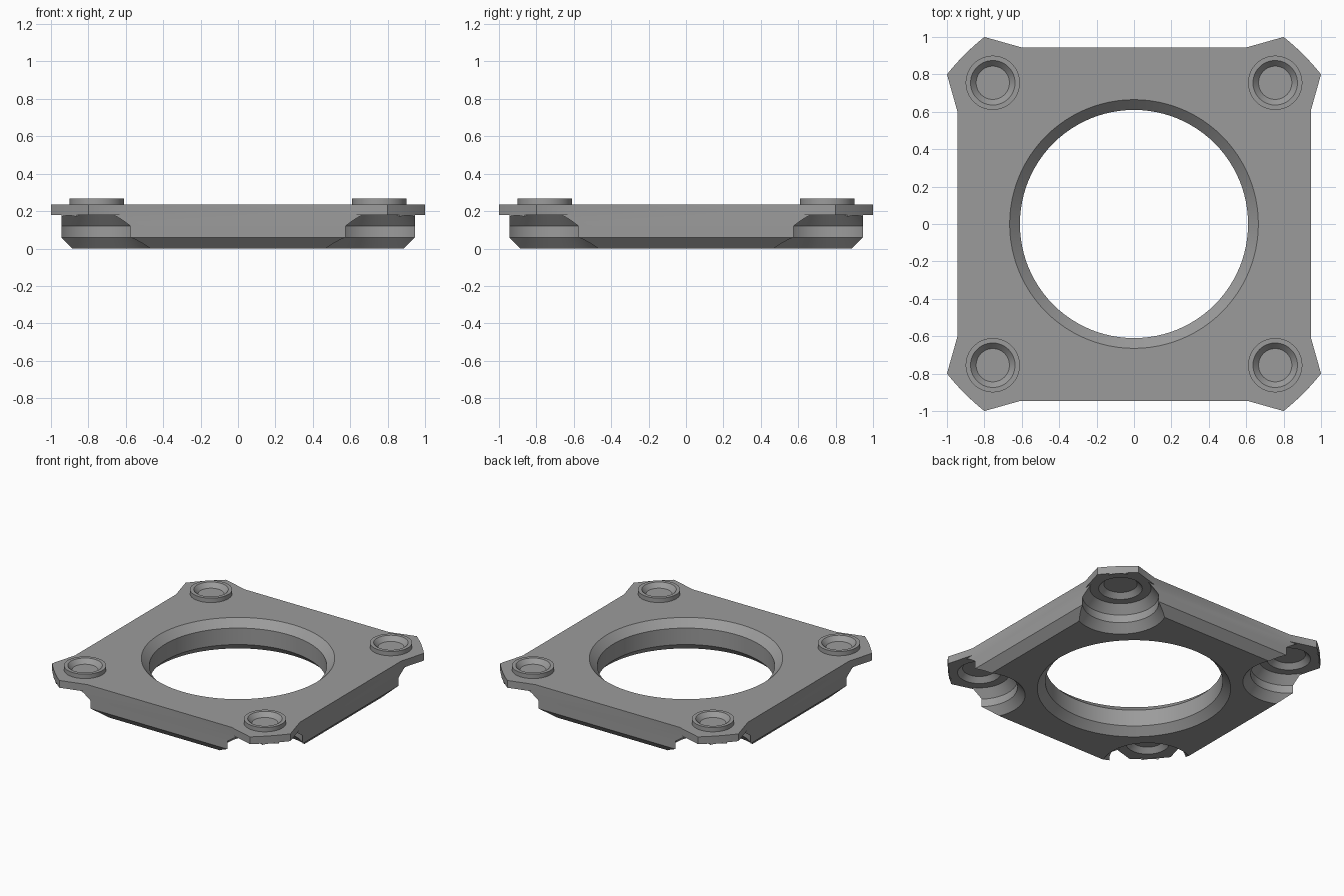
import bpy, bmesh, math

if "Cube" in bpy.data.objects:
    bpy.data.objects.remove(bpy.data.objects["Cube"])

C = 0.755              # corner boss / pocket centre
R = math.hypot(1, 0.8)  # rounded corner radius about the centre
HALF = 0.945           # half width of the frame
TOP = 0.235

grey = bpy.data.materials.new("mid grey")
grey.diffuse_color = (0.33, 0.33, 0.33, 1)
grey.use_nodes = True
grey.node_tree.nodes["Principled BSDF"].inputs["Base Color"].default_value = grey.diffuse_color


def finish(bm, name):
    bmesh.ops.remove_doubles(bm, verts=bm.verts, dist=1e-5)
    bmesh.ops.dissolve_degenerate(bm, edges=bm.edges, dist=1e-5)
    bmesh.ops.recalc_face_normals(bm, faces=bm.faces)
    me = bpy.data.meshes.new(name)
    bm.to_mesh(me)
    bm.free()
    me.materials.append(grey)
    ob = bpy.data.objects.new(name, me)
    bpy.context.collection.objects.link(ob)
    return ob


def lathe(name, profile, centre, closed, seg=72):
    """Spin an (r, z) profile about a vertical axis."""
    bm = bmesh.new()
    rings = []
    for r, z in profile:
        rings.append([bm.verts.new((centre[0] + r * math.cos(2 * math.pi * i / seg),
                                    centre[1] + r * math.sin(2 * math.pi * i / seg), z))
                      for i in range(seg)])
    for a, b in zip(rings, rings[1:]):
        for i in range(seg):
            j = (i + 1) % seg
            bm.faces.new((a[i], a[j], b[j], b[i]))
    if closed:
        bm.faces.new(rings[0])
        bm.faces.new(rings[-1])
    return finish(bm, name)


def outline(ear):
    """Square outline with arc-clipped corners, with or without flared ears."""
    a0 = math.atan2(0.8, 1) if ear else math.acos(HALF / R)
    a1 = math.pi / 2 - a0
    arc = [(R * math.cos(a0 + (a1 - a0) * i / 8), R * math.sin(a0 + (a1 - a0) * i / 8))
           for i in range(9)]
    corner = [(HALF, 0.605)] + arc + [(0.605, HALF)]
    pts = []
    for k in range(4):
        c, s = (1, 0, -1, 0)[k], (0, 1, 0, -1)[k]
        pts += [(c * x - s * y, s * x + c * y) for x, y in corner]
    return pts


def clamp(v, m):
    return max(-m, min(m, v))


# Frame: eared flange over a square body with a chamfered lower edge
eared, plain = outline(True), outline(False)
low = [(clamp(x, 0.885), clamp(y, 0.885)) for x, y in plain]
bm = bmesh.new()
rings = [[bm.verts.new((x, y, z)) for x, y in pts]
         for pts, z in ((eared, TOP), (eared, 0.18), (plain, 0.18), (plain, 0.06), (low, 0))]
n = len(eared)
for a, b in zip(rings, rings[1:]):
    for i in range(n):
        j = (i + 1) % n
        bm.faces.new((a[i], a[j], b[j], b[i]))
bm.faces.new(rings[0])
bm.faces.new(rings[-1])
frame = finish(bm, "frame")

# Cutters: central opening chamfered on both sides, stepped pockets under the corners
corners = [(sx * C, sy * C) for sx in (-1, 1) for sy in (-1, 1)]
cutters = [lathe("opening_cutter", [(0.685, -0.02), (0.61, 0.055), (0.61, 0.18),
                                    (0.685, 0.255)], (0, 0), True, 96)]
pocket = [(0.333, -0.02), (0.262, 0.06), (0.262, 0.12), (0.21, 0.18),
          (0.15, 0.18), (0.115, 0.215)]
for c in corners:
    cutters.append(lathe("pocket_cutter", pocket, c, True))

for cut in cutters:
    mod = frame.modifiers.new("cut", 'BOOLEAN')
    mod.operation = 'DIFFERENCE'
    mod.solver = 'EXACT'
    mod.object = cut
bpy.context.view_layer.objects.active = frame
frame.select_set(True)
for mod in list(frame.modifiers):
    bpy.ops.object.modifier_apply(modifier=mod.name)
for cut in cutters:
    bpy.data.objects.remove(cut, do_unlink=True)

# Raised locating rings on the top corners, with a tapered inner wall
parts = [frame]
for c in corners:
    parts.append(lathe("locating_ring", [(0.145, TOP), (0.145, 0.268), (0.119, 0.268),
                                         (0.089, TOP)], c, False))

# Keep edges crisp on the round parts
for ob in parts:
    bpy.ops.object.select_all(action='DESELECT')
    ob.select_set(True)
    bpy.context.view_layer.objects.active = ob
    bpy.ops.object.shade_smooth_by_angle(angle=math.radians(25))
